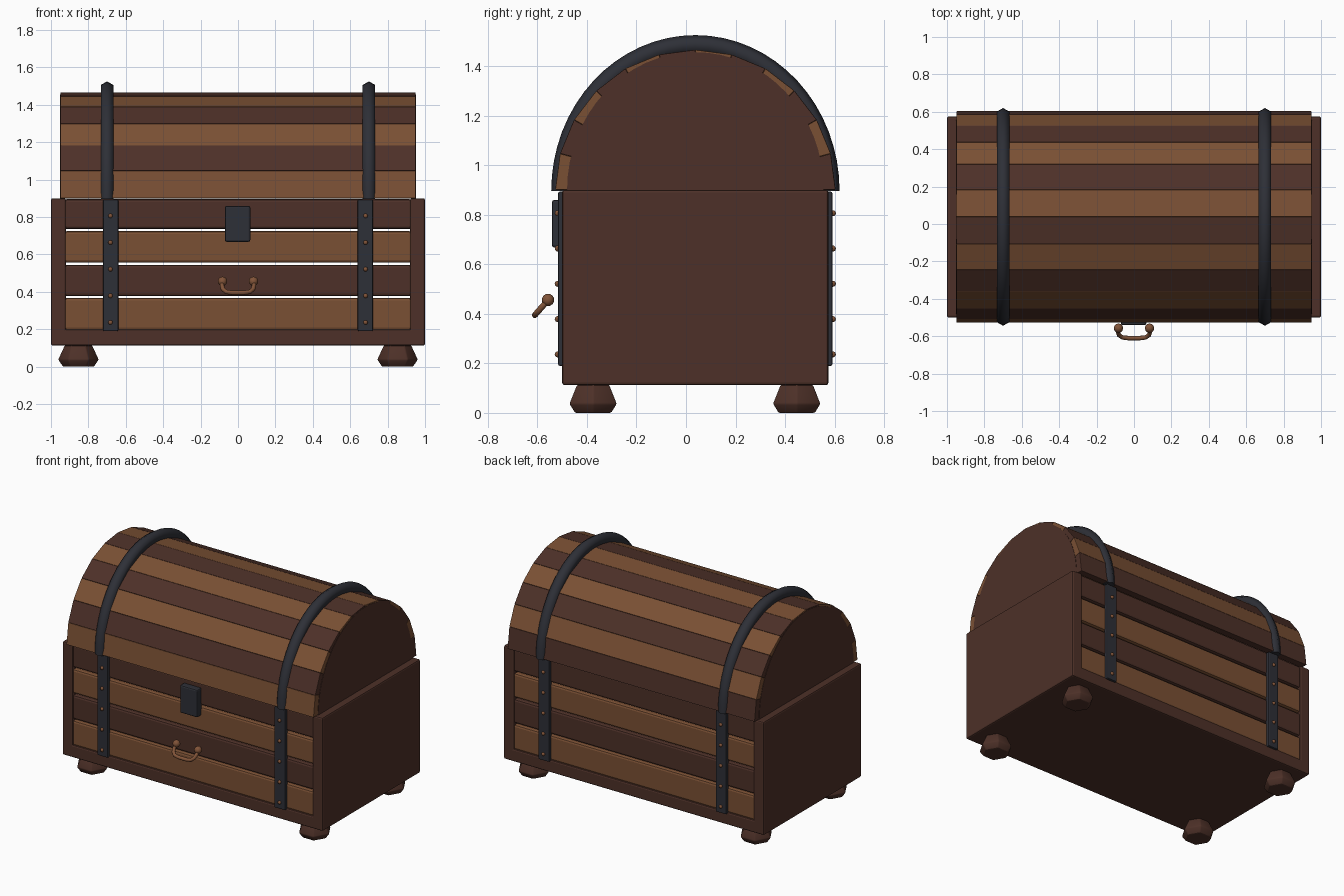
import bpy, bmesh, math
from mathutils import Vector

if "Cube" in bpy.data.objects:
    bpy.data.objects.remove(bpy.data.objects["Cube"])


def material(name, r, g, b):
    m = bpy.data.materials.new(name)
    m.diffuse_color = (r, g, b, 1)
    m.use_nodes = True
    m.node_tree.nodes["Principled BSDF"].inputs["Base Color"].default_value = m.diffuse_color
    return m


LIGHT = material("light wood", 0.195, 0.08, 0.034)
DARK = material("dark wood", 0.075, 0.03, 0.021)
IRON = material("dark iron", 0.027, 0.029, 0.038)
COPPER = material("copper", 0.22, 0.088, 0.04)


def finish(bm, name, mat, bevel=0, smooth=False):
    bmesh.ops.recalc_face_normals(bm, faces=bm.faces)
    me = bpy.data.meshes.new(name)
    bm.to_mesh(me)
    bm.free()
    ob = bpy.data.objects.new(name, me)
    bpy.context.collection.objects.link(ob)
    me.materials.append(mat)
    if bevel:
        mod = ob.modifiers.new("bevel", 'BEVEL')
        mod.width, mod.segments = bevel, 2
    for p in me.polygons:
        p.use_smooth = smooth
    return ob


def box(name, x, y, z, mat, bevel=0.0):
    bm = bmesh.new()
    bmesh.ops.create_cube(bm, size=1)
    for v in bm.verts:
        v.co = [lo + (hi - lo) * (c + 0.5) for c, (lo, hi) in zip(v.co, (x, y, z))]
    return finish(bm, name, mat, bevel)


def prism(name, pts, x0, x1, mat, bevel=0.0):
    """Extrude a (y, z) outline along x."""
    bm = bmesh.new()
    f = bm.faces.new([bm.verts.new((x0, y, z)) for y, z in pts])
    new = bmesh.ops.extrude_face_region(bm, geom=[f])["geom"]
    bmesh.ops.translate(bm, vec=(x1 - x0, 0, 0),
                        verts=[v for v in new if isinstance(v, bmesh.types.BMVert)])
    return finish(bm, name, mat, bevel)


def tube(name, path, normals, r, sides, mat):
    """Sweep a ring along a path; normals give the outward direction."""
    bm = bmesh.new()
    rings = []
    for i, (p, n) in enumerate(zip(path, normals)):
        t = (path[min(i + 1, len(path) - 1)] - path[max(i - 1, 0)]).normalized()
        b = t.cross(n).normalized()
        rings.append([bm.verts.new(p + r * (math.cos(a) * n + math.sin(a) * b))
                      for a in [2 * math.pi * k / sides for k in range(sides)]])
    for q, s in zip(rings, rings[1:]):
        for k in range(sides):
            j = (k + 1) % sides
            bm.faces.new((q[k], q[j], s[j], s[k]))
    bm.faces.new(rings[0])
    bm.faces.new(rings[-1])
    ob = finish(bm, name, mat, 0, True)
    for p in ob.data.polygons:
        p.use_smooth = len(p.vertices) == 4
    return ob


def ball(name, loc, r, mat):
    bm = bmesh.new()
    bmesh.ops.create_uvsphere(bm, u_segments=12, v_segments=8, radius=r)
    bmesh.ops.translate(bm, verts=bm.verts, vec=loc)
    return finish(bm, name, mat, 0, True)


CY, CZ = 0.038, 0.9      # lid arch centre
FRONT, BACK = -0.5, 0.575

# body: base, side panels, front and back planks with open gaps
box("base", (-1, 1), (FRONT, BACK), (0.112, 0.2), DARK, 0.01)
for s in (-1, 1):
    box("side_panel", sorted((s * 0.92, s)), (FRONT, BACK), (0.112, 0.9), DARK, 0.01)
for i, (z0, z1) in enumerate([(0.195, 0.367), (0.377, 0.544), (0.556, 0.724), (0.736, 0.895)]):
    mat = DARK if i % 2 else LIGHT
    box("front_plank", (-0.93, 0.93), (FRONT + 0.005, FRONT + 0.055), (z0, z1), mat, 0.014)
    box("back_plank", (-0.93, 0.93), (BACK - 0.055, BACK - 0.005), (z0, z1), mat, 0.014)

# lid planks
R = 0.566
for i in range(12):
    a0, a1 = math.radians(i * 15), math.radians(i * 15 + 15)
    pts = [(CY - r * math.cos(a), CZ + r * math.sin(a))
           for r, a in ((R, a0), (R, a1), (R - 0.05, a1), (R - 0.05, a0))]
    prism("lid_plank", pts, -0.95, 0.95, DARK if i % 2 else LIGHT, 0.004)

# lid end panels
arch = [math.pi * k / 32 for k in range(33)]
for s in (-1, 1):
    prism("lid_end", [(CY - 0.518 * math.cos(a), CZ + 0.556 * math.sin(a)) for a in arch],
          s * 0.91, s * 0.952, DARK)

# iron straps with rivets
for s in (-1, 1):
    path = [Vector((s * 0.7, CY - 0.543 * math.cos(a), CZ - 0.004 + 0.59 * math.sin(a))) for a in arch]
    norms = [Vector((0, -math.cos(a), math.sin(a))) for a in arch]
    tube("lid_strap", path, norms, 0.039, 6, IRON)
    for y, out in ((FRONT, -1), (BACK, 1)):
        box("body_strap", sorted((s * 0.64, s * 0.722)), sorted((y - out * 0.015, y + out * 0.016)),
            (0.19, 0.893), IRON, 0.006)
        for k in range(5):
            ball("rivet", (s * 0.682, y + out * 0.018, 0.236 + 0.1425 * k), 0.012, COPPER)

# lock plate
box("lock_plate", (-0.07, 0.066), (-0.541, -0.49), (0.667, 0.86), IRON, 0.01)

# drop handle: a tilted U with ball ends
prof = [(-0.085, 0), (-0.086, 0.35), (-0.08, 0.7), (-0.062, 0.93), (-0.03, 1), (0.03, 1),
        (0.062, 0.93), (0.08, 0.7), (0.086, 0.35), (0.085, 0)]
path = [Vector((x, -0.557 - 0.053 * t, 0.455 - 0.06 * t)) for x, t in prof]
tube("handle_bar", path, [Vector((0, -0.75, 0.66))] * len(path), 0.012, 10, COPPER)
for s in (-1, 1):
    ball("handle_knob", (s * 0.083, -0.557, 0.456), 0.025, COPPER)

# six-sided turned feet
for x in (-0.853, 0.853):
    for y in (-0.375, 0.447):
        bm = bmesh.new()
        rings = []
        for r, z in ((0.084, 0), (0.11, 0.037), (0.075, 0.113)):
            rings.append([bm.verts.new((x + r * math.cos(k * math.pi / 3),
                                        y + r * math.sin(k * math.pi / 3), z)) for k in range(6)])
        for q, t in zip(rings, rings[1:]):
            for k in range(6):
                j = (k + 1) % 6
                bm.faces.new((q[k], q[j], t[j], t[k]))
        bm.faces.new(rings[0])
        bm.faces.new(rings[-1])
        foot = finish(bm, "foot", DARK, 0.006, True)
        for p in foot.data.polygons:
            p.use_smooth = len(p.vertices) == 4
